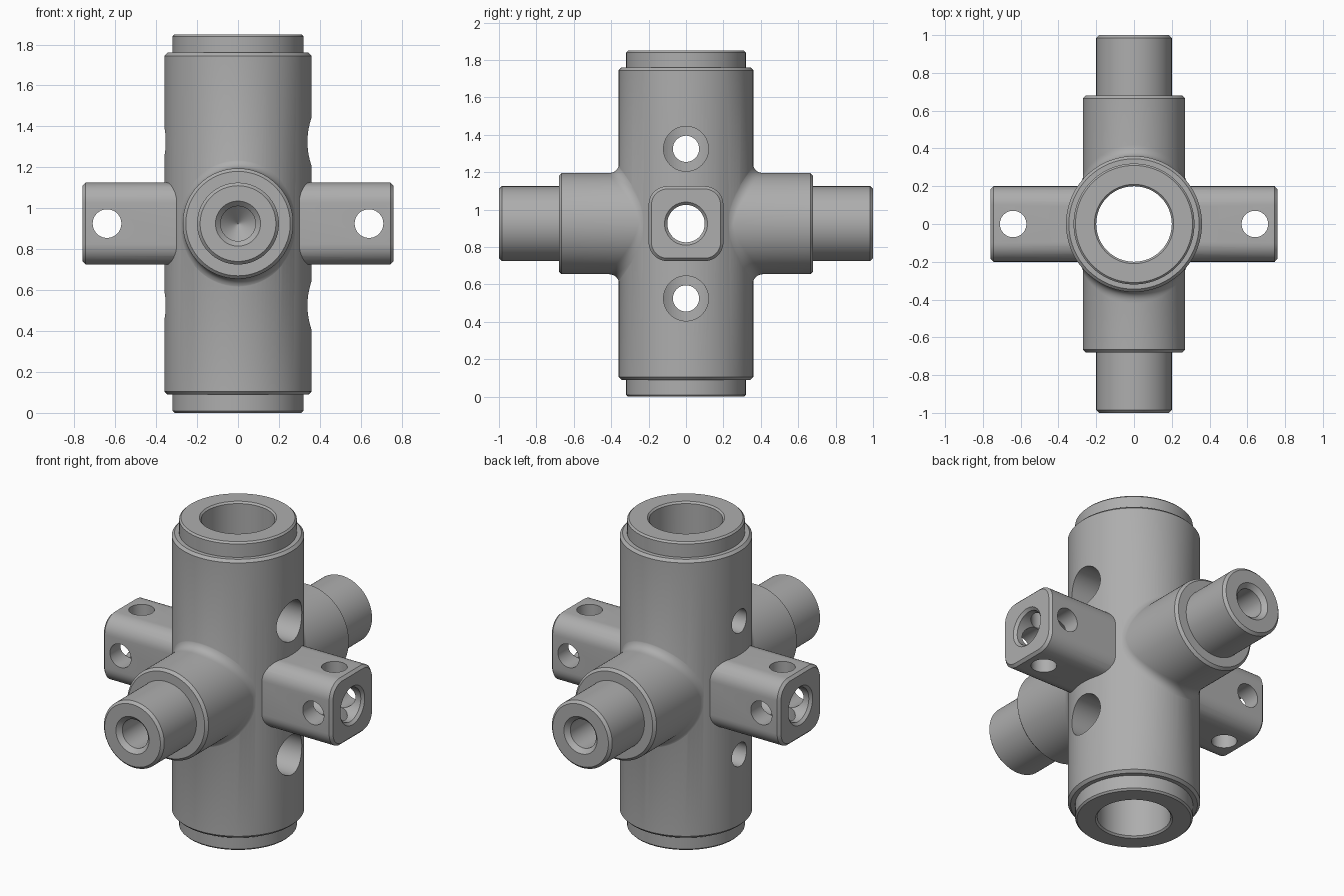
import bpy, bmesh, math
from mathutils import Matrix, Vector

if "Cube" in bpy.data.objects:
    bpy.data.objects.remove(bpy.data.objects["Cube"])

MID = 0.925          # height of the cross axes
SEG = 96
BODY_R, ARM_R = 0.36, 0.27
C = 0.015            # edge chamfer

steel = bpy.data.materials.new("grey steel")
steel.use_nodes = True
steel.diffuse_color = (0.42, 0.42, 0.42, 1)
steel.node_tree.nodes["Principled BSDF"].inputs["Base Color"].default_value = (0.42, 0.42, 0.42, 1)


def finish(name, bm, matrix=Matrix()):
    bmesh.ops.recalc_face_normals(bm, faces=bm.faces)
    mesh = bpy.data.meshes.new(name)
    bm.to_mesh(mesh)
    bm.free()
    mesh.transform(matrix)
    mesh.materials.append(steel)
    ob = bpy.data.objects.new(name, mesh)
    bpy.context.collection.objects.link(ob)
    return ob


def loft(name, rings, matrix=Matrix()):
    """Skin a row of equal rings and cap both ends."""
    bm = bmesh.new()
    loops = [[bm.verts.new(p) for p in ring] for ring in rings]
    for a, b in zip(loops, loops[1:]):
        for i in range(len(a)):
            j = (i + 1) % len(a)
            bm.faces.new((a[i], a[j], b[j], b[i]))
    bm.faces.new(loops[0])
    bm.faces.new(loops[-1])
    return finish(name, bm, matrix)


ANGLES = [2 * math.pi * i / SEG for i in range(SEG)]


def lathe(name, profile, matrix=Matrix()):
    """Solid of revolution about z from (radius, height) pairs."""
    return loft(name, [[(r * math.cos(t), r * math.sin(t), h) for t in ANGLES]
                       for r, h in profile], matrix)


def aim(axis, origin):
    """Turn local z to the given direction and move to origin."""
    return Matrix.Translation(origin) @ Vector((0, 0, 1)).rotation_difference(Vector(axis)).to_matrix().to_4x4()


def boolean(target, tool, mode):
    tool.hide_render = True
    mod = target.modifiers.new(mode, 'BOOLEAN')
    mod.operation, mod.object, mod.solver = mode, tool, 'EXACT'
    bpy.context.view_layer.objects.active = target
    bpy.ops.object.modifier_apply(modifier=mod.name)
    bpy.data.objects.remove(tool)


# Upright barrel with a stepped collar at each end
half = [(0.31, 0), (0.32, 0.01), (0.32, 0.09), (BODY_R - C, 0.09), (BODY_R, 0.09 + C)]
barrel = lathe("cross_housing", half + [(r, 2 * MID - h) for r, h in reversed(half)])


# Round journal arms, front and back, blended into the barrel
def on_barrel(x):
    return math.sqrt(BODY_R ** 2 - x ** 2)


def flare_ring(s):
    ring = []
    for t in ANGLES:
        f = 0.015 + 0.045 * abs(math.sin(t))
        outer, inner = on_barrel((ARM_R + f) * math.cos(t)) - 0.004, on_barrel(ARM_R * math.cos(t))
        r = ARM_R + f * (1 - s) ** 2
        h = (1 - s) ** 2 * outer + 2 * s * (1 - s) * inner + s * s * (inner + f)
        ring.append((r * math.cos(t), r * math.sin(t), h))
    return ring


def plain_ring(r, h):
    return [(r * math.cos(t), r * math.sin(t), h) for t in ANGLES]


arm_rings = [plain_ring(0.2, 0.1)] + [flare_ring(i / 8) for i in range(9)]
arm_rings += [plain_ring(r, h) for r, h in
              [(ARM_R, 0.68 - C), (ARM_R - C, 0.68), (0.2, 0.68), (0.2, 1 - C), (0.2 - C, 1)]]
for side in (-1, 1):
    turn = Matrix.Rotation(-side * math.pi / 2, 4, 'X')
    arm = loft("journal_arm", arm_rings, Matrix.Translation((0, 0, MID)) @ turn)
    boolean(barrel, arm, 'UNION')

# Square lug arms with rounded edges, left and right
bm = bmesh.new()
bmesh.ops.create_cube(bm, size=1, matrix=Matrix.Diagonal((1.52, 0.4, 0.4, 1)))
long_edges = [e for e in bm.edges if abs(e.verts[0].co.x - e.verts[1].co.x) > 1]
bmesh.ops.bevel(bm, geom=long_edges, offset=0.1, segments=10, profile=0.5, affect='EDGES')
end_edges = [e for e in bm.edges if abs(e.verts[0].co.x - e.verts[1].co.x) < 0.01]
bmesh.ops.bevel(bm, geom=end_edges, offset=C, segments=1, affect='EDGES')
boolean(barrel, finish("lug_arms", bm, Matrix.Translation((0, 0, MID))), 'UNION')

# Main bore with chamfered mouths
mouth = [(0.22, -0.01), (0.2, 0.01)]
cutters = [lathe("bore", mouth + [(r, 2 * MID - h) for r, h in reversed(mouth)])]

for side in (-1, 1):
    # Conical blind drilling in each journal
    cutters.append(lathe("drilling", [(0.002, 0.62), (0.085, 0.7), (0.085, 0.975), (0.115, 1.005)],
                         aim((0, side, 0), (0, 0, MID))))
    # Lug bore reaching the main bore
    cutters.append(lathe("lug_bore", [(0.1, 0.05), (0.1, 0.745), (0.12, 0.765)],
                         aim((side, 0, 0), (0, 0, MID))))
    # Crossing pin holes through each lug
    for axis in ((0, 1, 0), (0, 0, 1)):
        cutters.append(lathe("pin_hole", [(0.07, -0.3), (0.07, 0.3)], aim(axis, (side * 0.64, 0, MID))))
    # Ports through the barrel wall: wide on the left, narrow on the right
    z = MID + side * 0.4
    for direction, radius in ((1, 0.12), (-1, 0.07)):
        cutters.append(lathe("port", [(radius, 0.05), (radius, 0.5)], aim((direction, 0, 0), (0, 0, z))))

for cutter in cutters:
    boolean(barrel, cutter, 'DIFFERENCE')

bpy.ops.object.select_all(action='DESELECT')
barrel.select_set(True)
bpy.context.view_layer.objects.active = barrel
bpy.ops.object.shade_smooth_by_angle(angle=math.radians(30))
